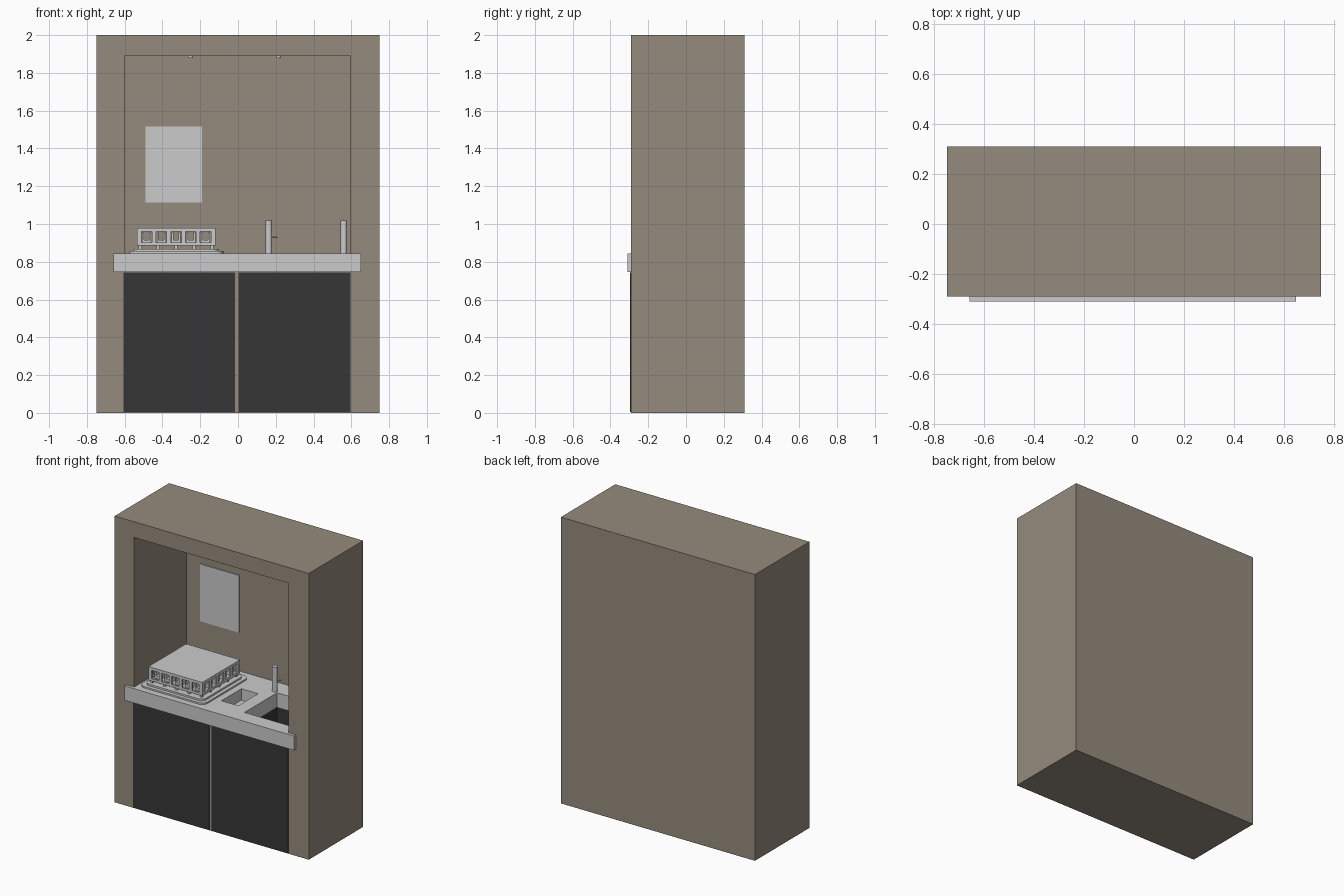
import bpy, bmesh
from mathutils import Vector

if "Cube" in bpy.data.objects:
    bpy.data.objects.remove(bpy.data.objects["Cube"])


def material(name, rgb):
    m = bpy.data.materials.new(name)
    m.diffuse_color = (*rgb, 1)
    m.use_nodes = True
    m.node_tree.nodes["Principled BSDF"].inputs["Base Color"].default_value = m.diffuse_color
    return m


BROWN = material("brown_panel", (0.30, 0.26, 0.205))
BLACK = material("black_door", (0.037, 0.037, 0.037))


def finish(name, bm, mat=None):
    bmesh.ops.recalc_face_normals(bm, faces=bm.faces)
    me = bpy.data.meshes.new(name)
    bm.to_mesh(me)
    bm.free()
    ob = bpy.data.objects.new(name, me)
    bpy.context.collection.objects.link(ob)
    if mat:
        me.materials.append(mat)
    return ob


def add_box(bm, x0, x1, y0, y1, z0, z1):
    vs = bmesh.ops.create_cube(bm, size=1)["verts"]
    for v in vs:
        v.co = Vector(((x0 + x1) / 2 + v.co.x * (x1 - x0),
                       (y0 + y1) / 2 + v.co.y * (y1 - y0),
                       (z0 + z1) / 2 + v.co.z * (z1 - z0)))
    return vs


def box(name, *dims, mat=None):
    bm = bmesh.new()
    add_box(bm, *dims)
    return finish(name, bm, mat)


def activate(ob):
    bpy.ops.object.select_all(action="DESELECT")
    bpy.context.view_layer.objects.active = ob
    ob.select_set(True)


def cut(ob, *dims):
    cutter = box("cutter", *dims)
    cutter.hide_render = True
    mod = ob.modifiers.new("cut", "BOOLEAN")
    mod.operation, mod.solver, mod.object = "DIFFERENCE", "EXACT", cutter
    activate(ob)
    bpy.ops.object.modifier_apply(modifier=mod.name)
    bpy.data.objects.remove(cutter)


def cylinder(name, loc, r, depth, axis="Z", segs=16):
    rot = {"Z": (0, 0, 0), "X": (0, 1.5708, 0), "Y": (1.5708, 0, 0)}[axis]
    bpy.ops.mesh.primitive_cylinder_add(vertices=segs, radius=r, depth=depth,
                                        location=loc, rotation=rot)
    ob = bpy.context.object
    ob.name = name
    bpy.ops.object.shade_smooth_by_angle()
    return ob


def bevel_vertical(ob, width, segs):
    bm = bmesh.new()
    bm.from_mesh(ob.data)
    edges = [e for e in bm.edges
             if abs(e.verts[0].co.z - e.verts[1].co.z) > 1e-4]
    bmesh.ops.bevel(bm, geom=edges, offset=width, segments=segs,
                    profile=0.5, affect="EDGES")
    bm.to_mesh(ob.data)
    bm.free()


# Sink and waste openings, shared by the counter and the parts below it
SINK = (0.19, 0.54, -0.20, 0.16)
CHUTE = (-0.03, 0.10, -0.14, 0.08)

# Cabinet body with a deep open niche
body = box("cabinet_body", -0.75, 0.75, -0.29, 0.31, 0, 2, mat=BROWN)
cut(body, -0.6, 0.595, -0.4, 0.29, 0.745, 1.89)
cut(body, SINK[0] - 0.01, SINK[1] + 0.01, SINK[2] - 0.01, SINK[3] + 0.01, 0.59, 0.8)

# Doors
box("left_door", -0.605, -0.017, -0.297, -0.288, 0.006, 0.742, mat=BLACK)
box("right_door", 0.002, 0.595, -0.297, -0.288, 0.006, 0.742, mat=BLACK)

# Counter: T-shaped plan, front lip wider than the niche
bm = bmesh.new()
plan = [(-0.66, -0.31), (0.65, -0.31), (0.65, -0.29), (0.595, -0.29),
        (0.595, 0.29), (-0.6, 0.29), (-0.6, -0.29), (-0.66, -0.29)]
face = bm.faces.new([bm.verts.new((x, y, 0.745)) for x, y in plan])
ext = bmesh.ops.extrude_face_region(bm, geom=[face])["geom"]
bmesh.ops.translate(bm, vec=(0, 0, 0.1),
                    verts=[g for g in ext if isinstance(g, bmesh.types.BMVert)])
counter = finish("counter", bm)
cut(counter, *SINK, 0.7, 0.9)
cut(counter, *CHUTE, 0.765, 0.9)

# Dark sink basin below the counter
basin = box("sink_basin", SINK[0] - 0.01, SINK[1] + 0.01, SINK[2] - 0.01,
            SINK[3] + 0.01, 0.59, 0.745, mat=BLACK)
cut(basin, *SINK, 0.60, 0.8)

# Wall panel
box("wall_panel", -0.49, -0.19, 0.283, 0.291, 1.115, 1.515)

# Tap and dispenser posts
cylinder("tap_post", (0.163, 0.175, 0.93), 0.018, 0.175)
cylinder("tap_spout", (0.192, 0.175, 0.93), 0.005, 0.034, "X", 10)
cylinder("dispenser_post", (0.56, 0.175, 0.93), 0.018, 0.175)

# Ceiling lamps
for side, x in (("left", -0.253), ("right", 0.213)):
    cylinder(side + "_lamp", (x, 0, 1.886), 0.013, 0.012)

# Rinsing tray: two stepped rounded plates
CX, CY = -0.328, -0.015
for name, h, z0, z1, r in (("tray_base", 0.25, 0.843, 0.856, 0.04),
                           ("tray_step", 0.225, 0.856, 0.868, 0.035)):
    tray = box(name, CX - h, CX + h, CY - h, CY + h, z0, z1)
    bevel_vertical(tray, r, 5)

# Small feet between tray and rack
N, H, T = 5, 0.208, 0.012
bm = bmesh.new()
for i in range(N):
    for j in range(N):
        if i in (0, N - 1) or j in (0, N - 1):
            fx, fy = CX + (i - 2) * 0.095, CY + (j - 2) * 0.095
            add_box(bm, fx - 0.008, fx + 0.008, fy - 0.008, fy + 0.008, 0.866, 0.887)
finish("rack_feet", bm)

# Rack: lid plate with five windows in each side wall
rack = box("rack", CX - H, CX + H, CY - H, CY + H, 0.885, 0.98)
cut(rack, CX - H + T, CX + H - T, CY - H + T, CY + H - T, 0.80, 0.968)
for i in range(N):
    c = (i - 2) * 0.078
    cut(rack, CX + c - 0.028, CX + c + 0.028, CY - 0.4, CY + 0.4, 0.902, 0.96)
    cut(rack, CX - 0.4, CX + 0.4, CY + c - 0.028, CY + c + 0.028, 0.902, 0.96)

# Inner floor and U-shaped holders behind the windows
bm = bmesh.new()
add_box(bm, CX - H + T, CX + H - T, CY - H + T, CY + H - T, 0.886, 0.896)
for i in range(N):
    for j in range(N):
        x, y = CX + (i - 2) * 0.078, CY + (j - 2) * 0.078
        for s in (-1, 1):
            px = x + s * 0.019
            add_box(bm, px - 0.005, px + 0.005, y - 0.024, y + 0.024, 0.896, 0.955)
        add_box(bm, x - 0.014, x + 0.014, y - 0.024, y + 0.024, 0.896, 0.915)
finish("rack_holders", bm)
